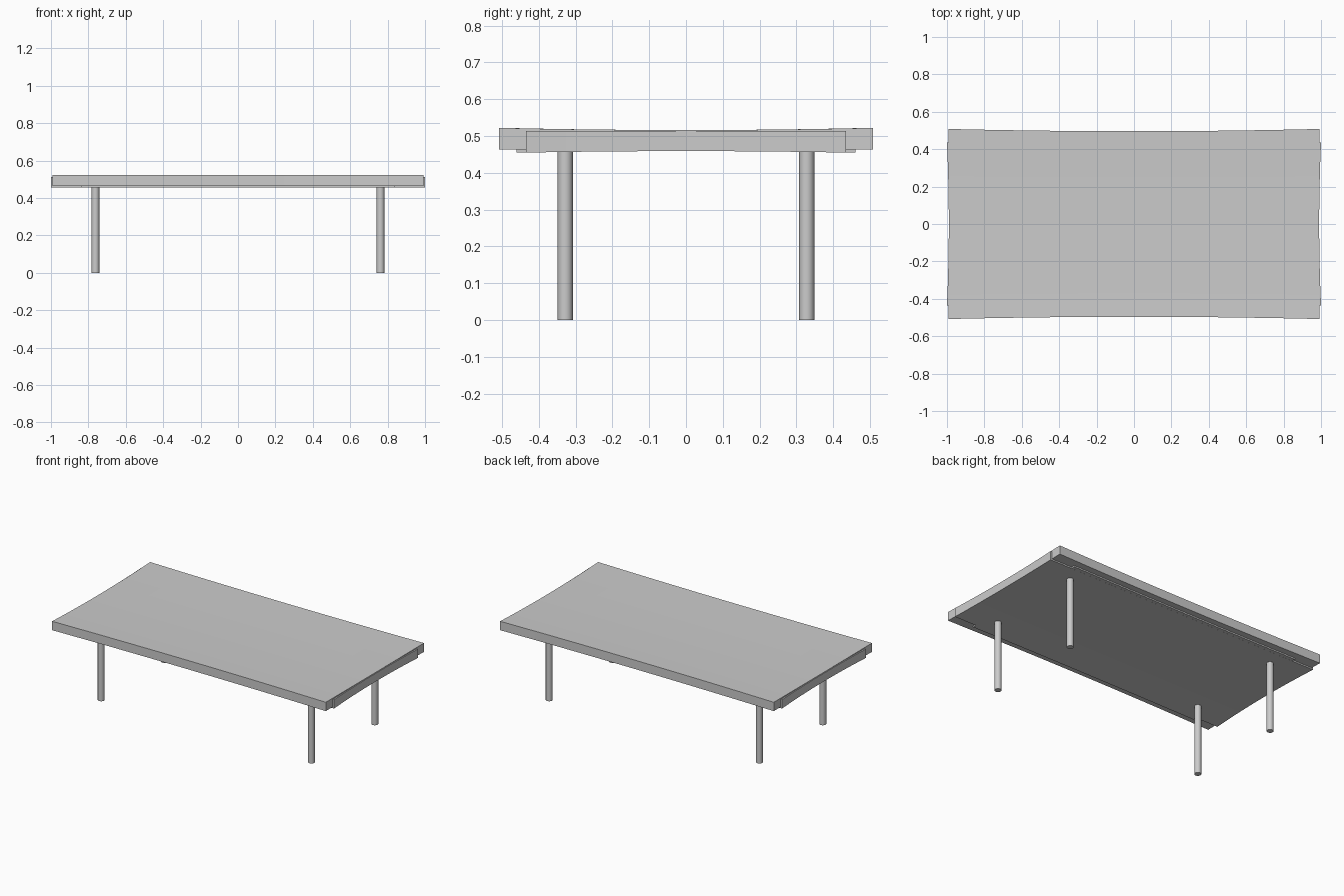
import bpy, bmesh

if "Cube" in bpy.data.objects:
    bpy.data.objects.remove(bpy.data.objects["Cube"])


def slab(name, hx, hy, z0, z1, px=0.0, py=0.0, top_dip=0.0, bottom_rise=0.0, n=8):
    """Box subdivided n x n, with its sides and faces drawn in slightly towards the middle."""
    bm = bmesh.new()
    grid = {}
    for k in (0, 1):
        for i in range(n + 1):
            for j in range(n + 1):
                u, v = 2 * i / n - 1, 2 * j / n - 1
                x = u * (hx - px * (1 - v * v))
                y = v * (hy - py * (1 - u * u))
                z = z1 - top_dip * (1 - v * v) if k else z0 + bottom_rise * (1 - v * v)
                grid[i, j, k] = bm.verts.new((x, y, z))
    for i in range(n):
        for j in range(n):
            for k in (0, 1):
                bm.faces.new([grid[i + a, j + b, k] for a, b in ((0, 0), (1, 0), (1, 1), (0, 1))])
    for i in range(n):
        for e in (0, n):
            bm.faces.new([grid[i, e, 0], grid[i + 1, e, 0], grid[i + 1, e, 1], grid[i, e, 1]])
            bm.faces.new([grid[e, i, 0], grid[e, i + 1, 0], grid[e, i + 1, 1], grid[e, i, 1]])
    bmesh.ops.recalc_face_normals(bm, faces=bm.faces)
    mesh = bpy.data.meshes.new(name)
    bm.to_mesh(mesh)
    bm.free()
    obj = bpy.data.objects.new(name, mesh)
    bpy.context.collection.objects.link(obj)
    return obj


# Table top with slightly hollow sides
slab("table_top", 0.992, 0.508, 0.464, 0.522, px=0.006, py=0.012, top_dip=0.006)

# Core panel that shows at both short ends
slab("end_panel", 1.0, 0.435, 0.455, 0.513, px=0.01, bottom_rise=0.004)

# Thin plate under the top along the long sides
slab("under_plate", 0.84, 0.46, 0.455, 0.466, py=0.004, bottom_rise=0.004)

# Four round legs
for side, sx in (("left", -1), ("right", 1)):
    for end, sy in (("front", -1), ("back", 1)):
        bpy.ops.mesh.primitive_cylinder_add(vertices=24, radius=0.0205, depth=0.465,
                                            location=(sx * 0.762, sy * 0.328, 0.2325))
        leg = bpy.context.object
        leg.name = f"{end}_{side}_leg"
        bpy.ops.object.shade_smooth_by_angle()
